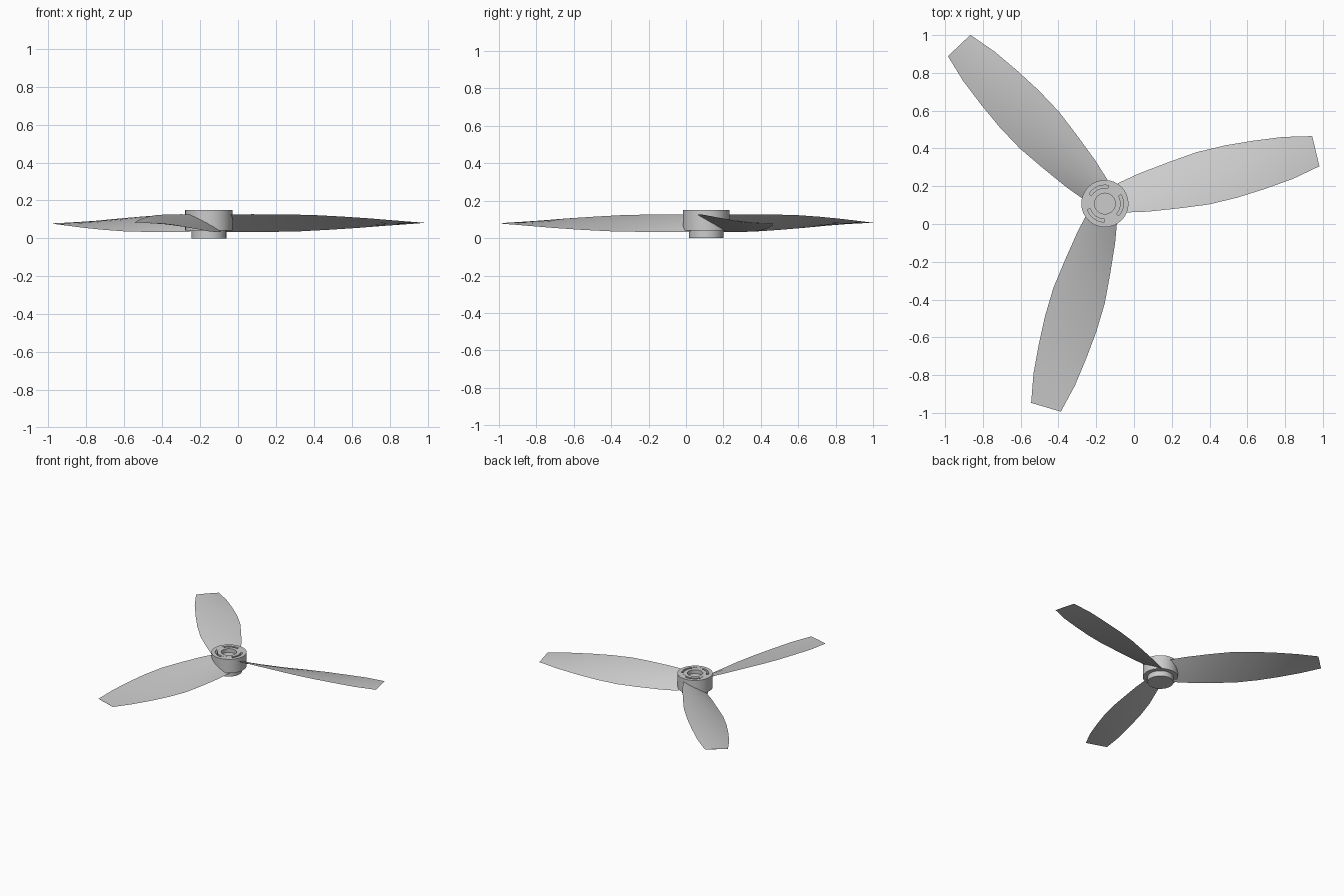
import bpy, bmesh
from math import sin, cos, radians, pi

if "Cube" in bpy.data.objects:
    bpy.data.objects.remove(bpy.data.objects["Cube"])

HUB = (-0.154, 0.108)      # hub axis
PIVOT = (-0.143, 0.12)     # blade pattern centre
SIDES = 32


def finish(bm, name, angle=35):
    bmesh.ops.remove_doubles(bm, verts=bm.verts, dist=1e-5)
    bmesh.ops.recalc_face_normals(bm, faces=bm.faces)
    mesh = bpy.data.meshes.new(name)
    bm.to_mesh(mesh)
    bm.free()
    ob = bpy.data.objects.new(name, mesh)
    bpy.context.collection.objects.link(ob)
    bpy.ops.object.select_all(action='DESELECT')
    ob.select_set(True)
    bpy.context.view_layer.objects.active = ob
    bpy.ops.object.shade_smooth_by_angle(angle=radians(angle))
    return ob


def lathe(name, profile):
    bm = bmesh.new()
    verts = [bm.verts.new((r, 0, z)) for r, z in profile]
    edges = [bm.edges.new(p) for p in zip(verts, verts[1:])]
    bmesh.ops.spin(bm, geom=verts + edges, cent=(0, 0, 0), axis=(0, 0, 1),
                   angle=2 * pi, steps=SIDES)
    ob = finish(bm, name)
    ob.location = (*HUB, 0)
    return ob


def arc_block(name, r0, r1, z0, z1, start, sweep, steps=6):
    bm = bmesh.new()
    rings = []
    for i in range(steps + 1):
        a = radians(start + sweep * i / steps)
        rings.append([bm.verts.new((r * cos(a), r * sin(a), z))
                      for r, z in ((r0, z0), (r1, z0), (r1, z1), (r0, z1))])
    for a, b in zip(rings, rings[1:]):
        for k in range(4):
            bm.faces.new((a[k], a[(k + 1) % 4], b[(k + 1) % 4], b[k]))
    bm.faces.new(rings[0])
    bm.faces.new(rings[-1])
    ob = finish(bm, name)
    ob.location = (*HUB, 0)
    return ob


# Hub: stepped drum with a central well and a ring channel in the top
lathe("hub", [(0, 0), (0.092, 0), (0.092, 0.042), (0.125, 0.042),
              (0.125, 0.15), (0.098, 0.15), (0.098, 0.127), (0.083, 0.127),
              (0.083, 0.15), (0.055, 0.15), (0.055, 0.12), (0, 0.12)])

# Bridges that split the channel into three slots
for i in range(3):
    arc_block(f"hub_bridge_{i + 1}", 0.08, 0.1, 0.125, 0.1495,
              29 + 120 * i, 50)

# Blade stations: distance out, half chord, half rise, half thickness
STATIONS = [(0.08, 0.080, 0.046, 0.006), (0.20, 0.104, 0.047, 0.006),
            (0.37, 0.126, 0.046, 0.006), (0.52, 0.142, 0.043, 0.0055),
            (0.675, 0.142, 0.035, 0.005), (0.83, 0.131, 0.025, 0.004),
            (0.985, 0.114, 0.013, 0.003), (1.137, 0.082, 0.002, 0.001)]
CHORD = [-1, -0.75, -0.4, 0, 0.4, 0.75, 1]


def blade(name, angle):
    bm = bmesh.new()
    rings = []
    for u, half, rise, thick in STATIONS:
        def point(t, side):
            bulge = 1 - t * t
            z = 0.08 - rise * t + bulge * thick * (0.6 + side)
            return bm.verts.new((u, half * t, z))
        rings.append([point(t, 1) for t in CHORD] +
                     [point(t, -1) for t in CHORD[-2:0:-1]])
    n = len(rings[0])
    for a, b in zip(rings, rings[1:]):
        for k in range(n):
            bm.faces.new((a[k], a[(k + 1) % n], b[(k + 1) % n], b[k]))
    bm.faces.new(rings[0])
    bm.faces.new(rings[-1])
    ob = finish(bm, name)
    ob.location = (*PIVOT, 0)
    ob.rotation_euler.z = radians(angle)


# Three twisted blades
for i in range(3):
    blade(f"blade_{i + 1}", 13.5 + 120 * i)
